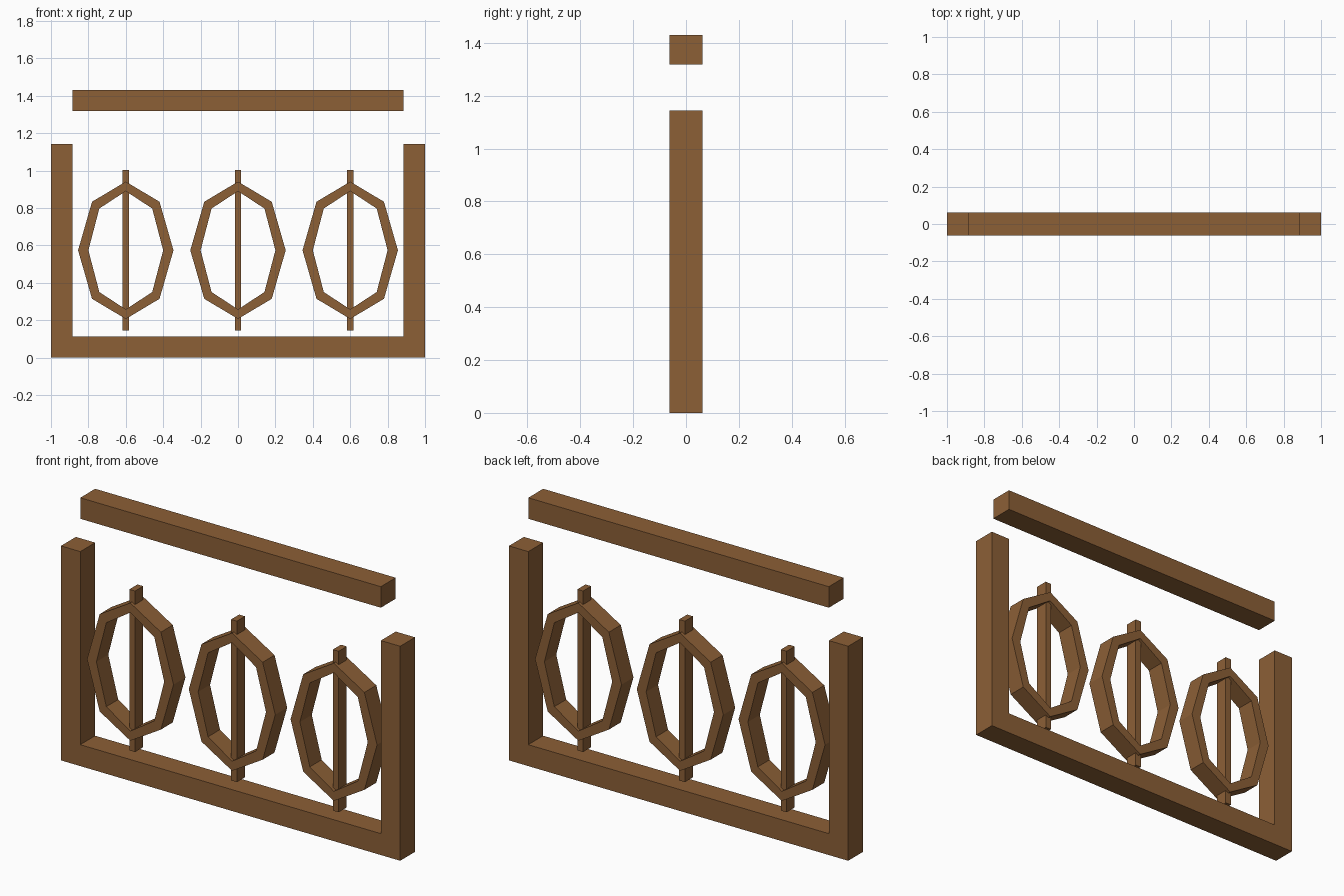
import bpy
import bmesh
import math

if "Cube" in bpy.data.objects:
    bpy.data.objects.remove(bpy.data.objects["Cube"])

wood = bpy.data.materials.new("brown wood")
wood.diffuse_color = (0.262, 0.115, 0.037, 1)
wood.use_nodes = True
wood.node_tree.nodes["Principled BSDF"].inputs["Base Color"].default_value = wood.diffuse_color


def finish(name, bm):
    bmesh.ops.recalc_face_normals(bm, faces=bm.faces)
    mesh = bpy.data.meshes.new(name)
    bm.to_mesh(mesh)
    bm.free()
    mesh.materials.append(wood)
    obj = bpy.data.objects.new(name, mesh)
    bpy.context.collection.objects.link(obj)
    return obj


def beam(name, x0, x1, depth, z0, z1):
    bm = bmesh.new()
    bmesh.ops.create_cube(bm, size=1)
    bmesh.ops.scale(bm, vec=(x1 - x0, depth, z1 - z0), verts=bm.verts)
    bmesh.ops.translate(bm, vec=((x0 + x1) / 2, 0, (z0 + z1) / 2), verts=bm.verts)
    return finish(name, bm)


def oval_ring(name, cx, cz, outer, inner, depth, sides=8):
    # Rectangular section swept round a stretched octagon
    bm = bmesh.new()
    section = [(outer, -depth / 2), (outer, depth / 2),
               (inner, depth / 2), (inner, -depth / 2)]
    loops = []
    for i in range(sides):
        a = 2 * math.pi * i / sides
        loops.append([bm.verts.new((cx + r[0] * math.cos(a), y, cz + r[1] * math.sin(a)))
                      for r, y in section])
    for i in range(sides):
        p, q = loops[i], loops[(i + 1) % sides]
        for j in range(4):
            k = (j + 1) % 4
            bm.faces.new((p[j], q[j], q[k], p[k]))
    return finish(name, bm)


# Outer frame, with the top rail raised above the posts
D = 0.125
beam("left_post", -1, -0.886, D, 0, 1.143)
beam("right_post", 0.886, 1, D, 0, 1.143)
beam("bottom_rail", -0.886, 0.886, D, 0, 0.114)
beam("top_rail", -0.886, 0.886, D, 1.318, 1.43)

# Three oval rings, each on a central spindle
for label, x in (("left", -0.6), ("middle", 0), ("right", 0.6)):
    beam(label + "_spindle", x - 0.017, x + 0.017, 0.068, 0.145, 1.003)
    oval_ring(label + "_ring", x, 0.574, (0.255, 0.367), (0.2, 0.316), 0.1)
